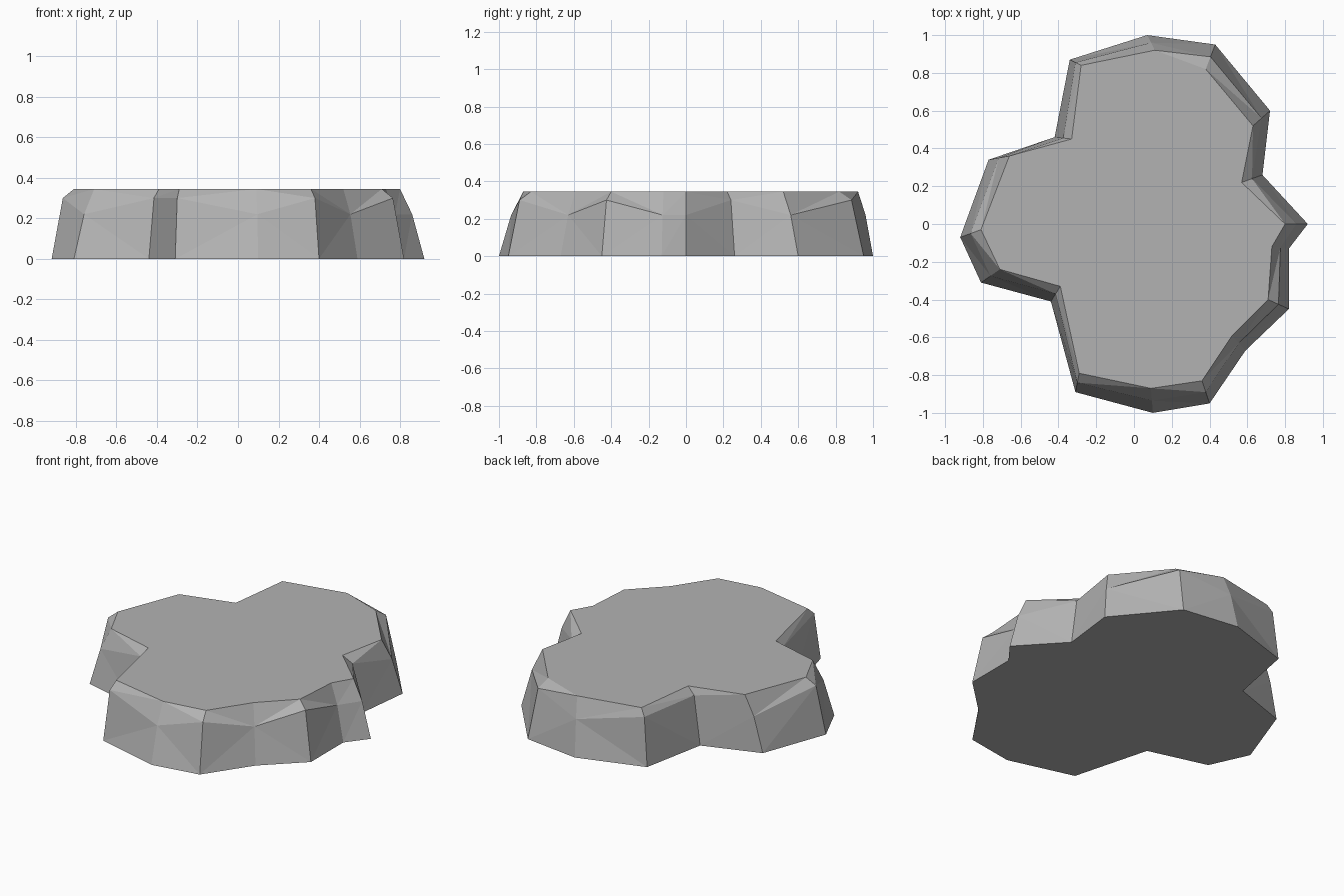
import bpy
import bmesh
from mathutils import Vector

if "Cube" in bpy.data.objects:
    bpy.data.objects.remove(bpy.data.objects["Cube"], do_unlink=True)

HEIGHT = 0.345

# Stone colour
stone = bpy.data.materials.new("stone_grey")
stone.use_nodes = True
grey = (0.45, 0.45, 0.45, 1)
stone.diffuse_color = grey
stone.node_tree.nodes["Principled BSDF"].inputs["Base Color"].default_value = grey

# Outline on the ground, counter-clockwise from the +x tip
foot = [(0.92, 0), (0.68, 0.26), (0.72, 0.6), (0.43, 0.95), (0.07, 1),
        (-0.34, 0.87), (-0.42, 0.46), (-0.77, 0.34), (-0.92, -0.07),
        (-0.81, -0.31), (-0.44, -0.41), (-0.31, -0.89), (0.1, -1),
        (0.4, -0.95), (0.59, -0.67), (0.82, -0.45), (0.82, -0.13)]

# Matching outline of the flat top
rim = [(0.8, 0), (0.57, 0.22), (0.63, 0.52), (0.38, 0.82), (0.11, 0.92),
       (-0.28, 0.84), (-0.33, 0.45), (-0.66, 0.36), (-0.81, -0.03),
       (-0.71, -0.24), (-0.39, -0.33), (-0.29, -0.79), (0.09, -0.87),
       (0.36, -0.83), (0.52, -0.59), (0.71, -0.4), (0.73, -0.12)]

# Uneven shoulder between them: low or high at each corner
LOW, HIGH = 0.22, 0.3
raised = {1, 3, 5, 6, 8, 10, 11, 13, 15}

bm = bmesh.new()
bottom, shoulder, top = [], [], []
for i, (a, b) in enumerate(zip(foot, rim)):
    middle = (Vector(a) + Vector(b)) / 2
    bottom.append(bm.verts.new((*a, 0)))
    shoulder.append(bm.verts.new((*middle, HIGH if i in raised else LOW)))
    top.append(bm.verts.new((*b, HEIGHT)))

# Chipped sides
sides = []
for lower, upper in ((bottom, shoulder), (shoulder, top)):
    for i in range(len(foot)):
        j = (i + 1) % len(foot)
        sides.append(bm.faces.new((lower[i], lower[j], upper[j], upper[i])))
bmesh.ops.triangulate(bm, faces=sides)

# Flat top and underside
bm.faces.new(top)
bm.faces.new(bottom[::-1])
bmesh.ops.recalc_face_normals(bm, faces=bm.faces)

mesh = bpy.data.meshes.new("flat_rock")
bm.to_mesh(mesh)
bm.free()
mesh.materials.append(stone)
bpy.context.collection.objects.link(bpy.data.objects.new("flat_rock", mesh))
